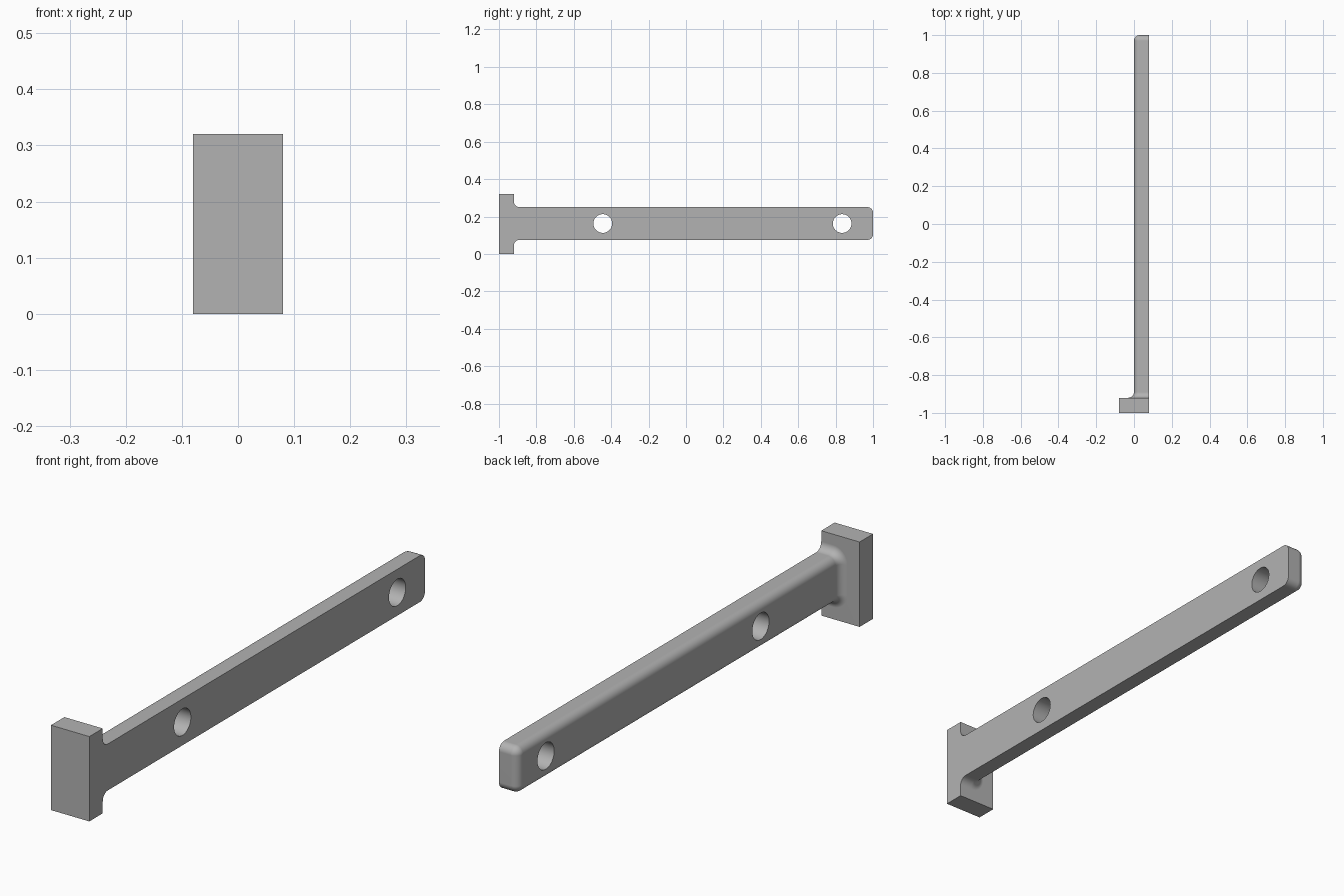
import bpy, bmesh
from math import sin, cos, pi

if "Cube" in bpy.data.objects:
    bpy.data.objects.remove(bpy.data.objects["Cube"])

SIDE = 0.08                     # flat, flush side of the whole part
BAR_LOW, BAR_HIGH = 0.075, 0.25
ROUND = 0.03                    # edge rounding and neck fillet radius
NECK, TIP = -0.92, 1.0
STEPS = 8

grey = bpy.data.materials.new("steel_grey")
grey.use_nodes = True
grey.diffuse_color = (0.45, 0.45, 0.45, 1)
grey.node_tree.nodes["Principled BSDF"].inputs["Base Color"].default_value = grey.diffuse_color


def make_object(name, bm):
    bmesh.ops.remove_doubles(bm, verts=bm.verts, dist=1e-5)
    bmesh.ops.recalc_face_normals(bm, faces=bm.faces)
    mesh = bpy.data.meshes.new(name)
    bm.to_mesh(mesh)
    bm.free()
    mesh.materials.append(grey)
    obj = bpy.data.objects.new(name, mesh)
    bpy.context.collection.objects.link(obj)
    return obj


def section(bm, y, grow):
    """Ring flat on the flush side and rounded on the other, offset by grow."""
    r = ROUND + grow
    low, high = BAR_LOW - grow, BAR_HIGH + grow
    points = [(SIDE, low)]
    for z, start in ((low + r, -pi / 2), (high - r, -pi)):
        for i in range(STEPS + 1):
            a = start - i * pi / 2 / STEPS
            points.append((r - grow + r * cos(a), z + r * sin(a)))
    points.append((SIDE, high))
    return [bm.verts.new((x, y, z)) for x, z in points]


def boolean(obj, other, operation):
    mod = obj.modifiers.new(operation.title(), 'BOOLEAN')
    mod.operation, mod.object, mod.solver = operation, other, 'EXACT'
    bpy.context.view_layer.objects.active = obj
    bpy.ops.object.modifier_apply(modifier=mod.name)
    bpy.data.objects.remove(other)


# Bar: flared neck, straight length, rounded tip
quarter = [i * pi / 2 / STEPS for i in range(STEPS + 1)]
stations = [(NECK - 0.03, ROUND)]
stations += [(NECK + ROUND * (1 - cos(a)), ROUND * (1 - sin(a))) for a in quarter]
stations += [(TIP - ROUND * (1 - sin(a)), -ROUND * (1 - cos(a))) for a in quarter]
bm = bmesh.new()
rings = [section(bm, y, grow) for y, grow in stations]
for a, b in zip(rings, rings[1:]):
    for i in range(len(a)):
        j = (i + 1) % len(a)
        bm.faces.new((a[i], a[j], b[j], b[i]))
bm.faces.new(rings[0])
bm.faces.new(rings[-1])
bar = make_object("bar", bm)

# Head block
bm = bmesh.new()
bmesh.ops.create_cube(bm, size=1)
bmesh.ops.scale(bm, vec=(0.16, 0.08, 0.32), verts=bm.verts)
bmesh.ops.translate(bm, vec=(0, -0.96, 0.16), verts=bm.verts)
boolean(bar, make_object("head_block", bm), 'UNION')

# Two through holes
for y in (-0.445, 0.835):
    bpy.ops.mesh.primitive_cylinder_add(vertices=48, radius=0.05, depth=0.4,
                                        location=(0.04, y, 0.1625), rotation=(0, pi / 2, 0))
    cutter = bpy.context.object
    cutter.name = "hole_cutter"
    cutter.hide_render = True
    cutter.data.materials.append(grey)
    boolean(bar, cutter, 'DIFFERENCE')

# Smooth fillets with crisp flat faces
bar.name = "headed_bar"
bpy.ops.object.select_all(action='DESELECT')
bar.select_set(True)
bpy.context.view_layer.objects.active = bar
bpy.ops.object.shade_smooth_by_angle(angle=pi / 6)
weighted = bar.modifiers.new("Weighted Normals", 'WEIGHTED_NORMAL')
weighted.keep_sharp = True
